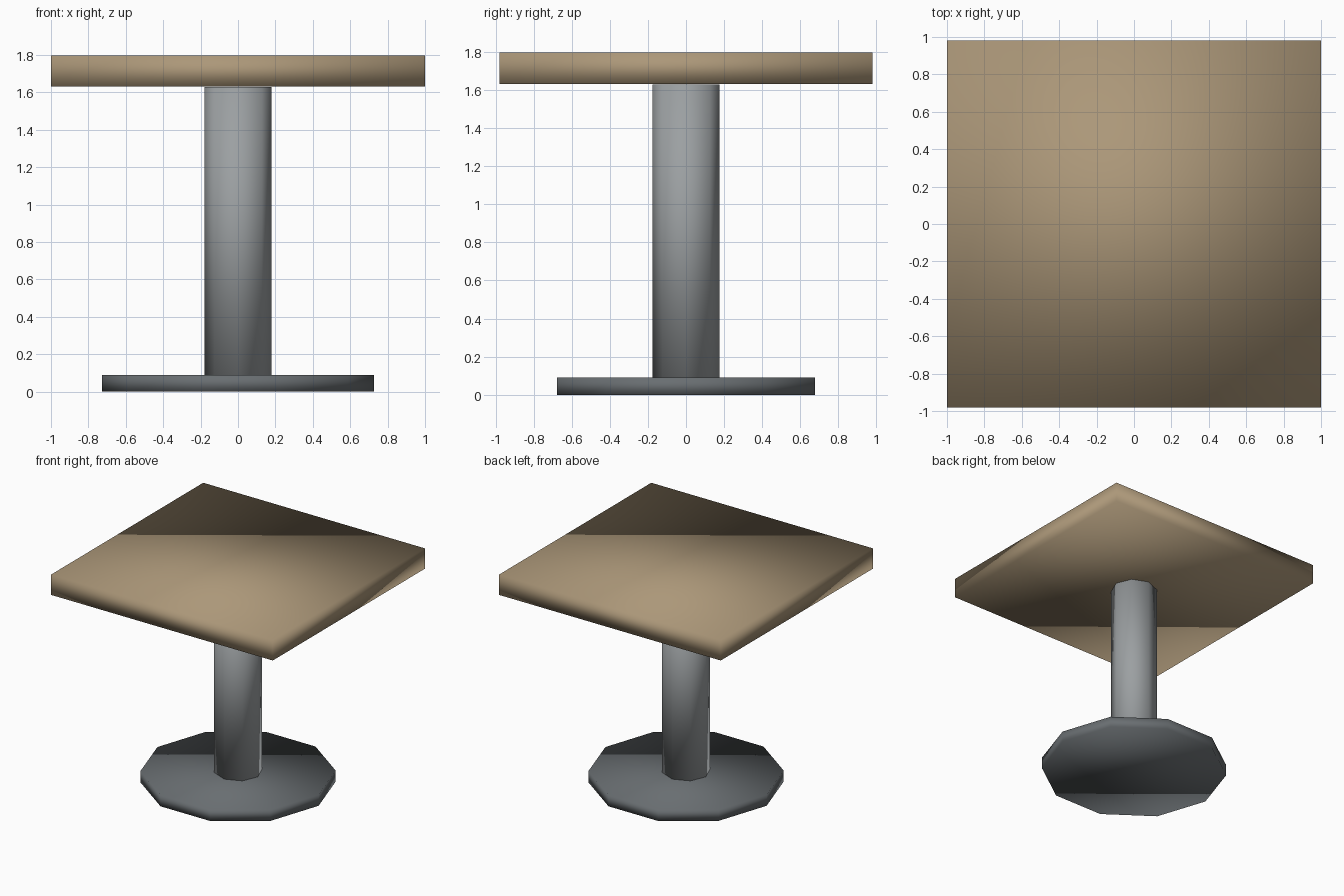
import bpy

cube = bpy.data.objects.get("Cube")
if cube:
    bpy.data.objects.remove(cube, do_unlink=True)

DEPTH = 0.98  # the table is slightly shallower than it is wide


def material(name, colour):
    mat = bpy.data.materials.new(name)
    mat.use_nodes = True
    mat.diffuse_color = (*colour, 1)
    mat.node_tree.nodes["Principled BSDF"].inputs["Base Color"].default_value = (*colour, 1)
    return mat


def finish(name, mat):
    # Name, colour and fully smooth-shade the new part
    obj = bpy.context.object
    obj.name = obj.data.name = name
    obj.data.materials.append(mat)
    bpy.ops.object.transform_apply(location=False, rotation=True, scale=True)
    bpy.ops.object.shade_smooth()
    return obj


def prism(name, sides, radius, bottom, top, mat):
    # Upright prism with a corner on the +x axis
    bpy.ops.mesh.primitive_cylinder_add(
        vertices=sides, radius=radius, depth=top - bottom,
        location=(0, 0, (bottom + top) / 2), rotation=(0, 0, -1.570796))
    bpy.ops.object.transform_apply(location=False, rotation=True, scale=False)
    bpy.context.object.scale.y = DEPTH
    return finish(name, mat)


wood = material("light wood", (0.41, 0.31, 0.19))
steel = material("grey metal", (0.33, 0.35, 0.36))
iron = material("dark grey metal", (0.14, 0.155, 0.165))

# Foot and column
prism("base_plate", 10, 0.727, 0, 0.09, iron)
prism("column", 8, 0.18, 0.09, 1.63, steel)

# Square top
bpy.ops.mesh.primitive_cube_add(size=2, location=(0, 0, 1.715))
bpy.context.object.scale = (1, DEPTH, 0.083)
finish("table_top", wood)
